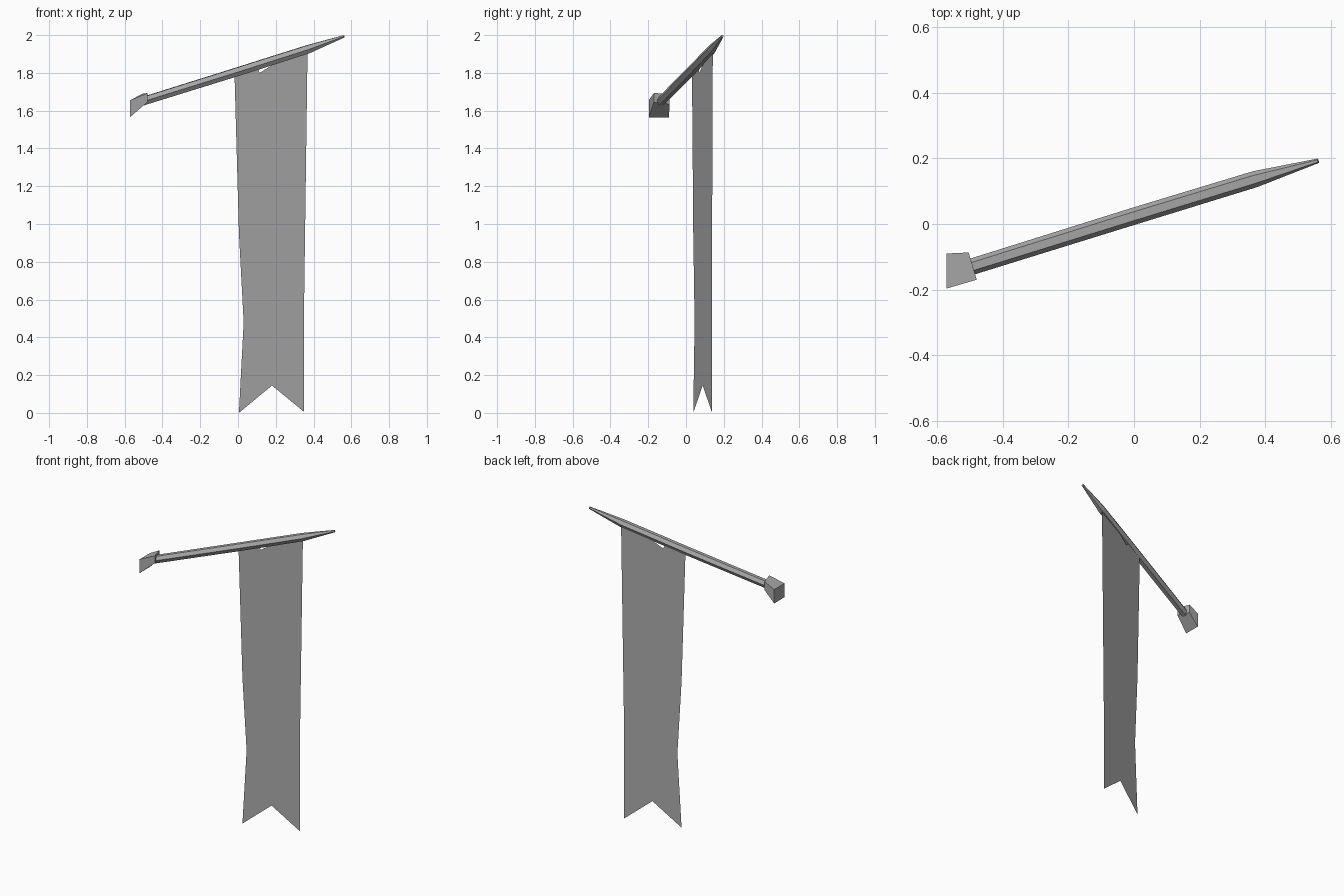
import bpy
import bmesh
import math
from mathutils import Vector

old = bpy.data.objects.get("Cube")
if old:
    bpy.data.objects.remove(old, do_unlink=True)

grey = bpy.data.materials.new("plain grey")
grey.use_nodes = True
grey.diffuse_color = (0.4, 0.4, 0.4, 1)
grey.node_tree.nodes["Principled BSDF"].inputs["Base Color"].default_value = (0.4, 0.4, 0.4, 1)


def finish(name, bm, closed=True):
    if closed:
        bmesh.ops.recalc_face_normals(bm, faces=bm.faces)
    mesh = bpy.data.meshes.new(name)
    bm.to_mesh(mesh)
    bm.free()
    mesh.materials.append(grey)
    obj = bpy.data.objects.new(name, mesh)
    bpy.context.collection.objects.link(obj)
    return obj


def loft(name, rings):
    """Join rings of equal length with side faces and cap both ends."""
    bm = bmesh.new()
    rows = [[bm.verts.new(p) for p in ring] for ring in rings]
    n = len(rows[0])
    for a, b in zip(rows, rows[1:]):
        for i in range(n):
            j = (i + 1) % n
            bm.faces.new((a[i], a[j], b[j], b[i]))
    bm.faces.new(rows[0])
    bm.faces.new(rows[-1])
    return finish(name, bm)


# Six-sided pole, leaning up and back, tapered at the tip
stations = [((-0.51, -0.135, 1.648), 0.025), ((0, 0.024, 1.807), 0.026),
            ((0.37, 0.137, 1.925), 0.025), ((0.562, 0.193, 1.994), 0.007)]
axis = (Vector(stations[-1][0]) - Vector(stations[0][0])).normalized()
side = Vector((0, 0, 1)).cross(axis).normalized()
up = axis.cross(side)
pole_rings = []
for centre, r in stations:
    angles = [math.radians(60 * k) for k in range(6)]
    pole_rings.append([Vector(centre) + r * (math.cos(a) * side + math.sin(a) * up)
                       for a in angles])
loft("pole", pole_rings)

# Flared block at the low end of the pole
outer = [(-0.572, -0.197, 1.565), (-0.572, -0.09, 1.565),
         (-0.572, -0.09, 1.655), (-0.572, -0.197, 1.655)]
inner = [(-0.48, -0.17, 1.645), (-0.505, -0.087, 1.635),
         (-0.505, -0.087, 1.69), (-0.48, -0.17, 1.693)]
loft("pole_end_block", [outer, inner])

# Swallow-tailed banner, hung by its two upper corners
outline = [(0.005, 0), (0.18, 0.145), (0.35, 0.005), (0.35, 0.58), (0.33, 0.98),
           (0.33, 1.52), (0.345, 1.84), (0.368, 1.905), (0.36, 1.918), (0.25, 1.885),
           (0.25, 1.85), (0.19, 1.8), (0.115, 1.8), (0.1, 1.835), (-0.01, 1.8),
           (-0.018, 1.775), (0, 1.74), (0.005, 0.95), (0.03, 0.58), (0.03, 0.48)]
bm = bmesh.new()
bm.faces.new([bm.verts.new((x, 0.037 + 0.285 * x, z)) for x, z in outline])
bmesh.ops.triangulate(bm, faces=bm.faces)
finish("banner", bm, closed=False)
